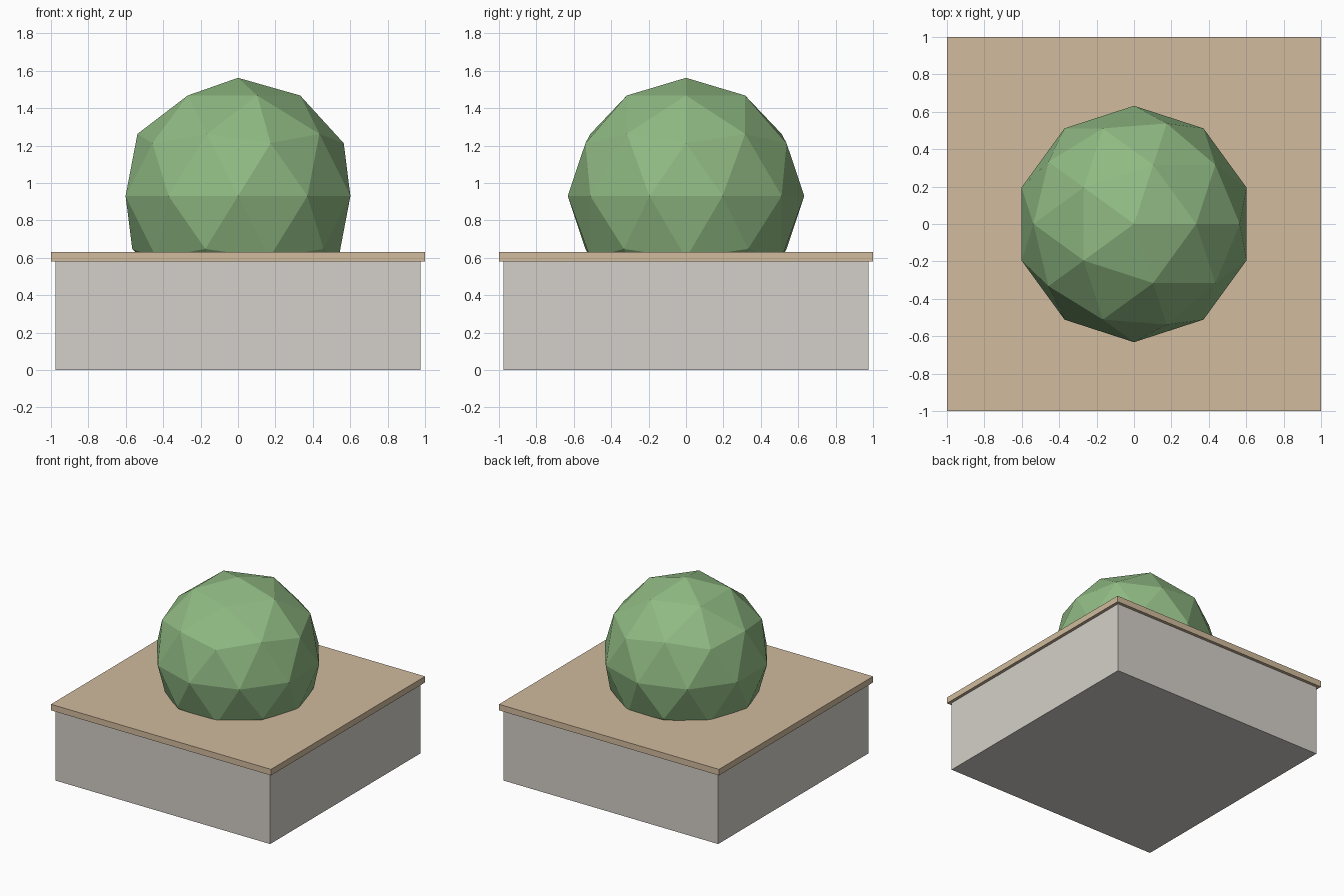
import bpy

if "Cube" in bpy.data.objects:
    bpy.data.objects.remove(bpy.data.objects["Cube"])


def linear(c):
    c /= 255
    return c / 12.92 if c <= 0.04045 else ((c + 0.055) / 1.055) ** 2.4


def material(name, r, g, b):
    mat = bpy.data.materials.new(name)
    mat.diffuse_color = (linear(r), linear(g), linear(b), 1)
    mat.use_nodes = True
    mat.node_tree.nodes["Principled BSDF"].inputs["Base Color"].default_value = mat.diffuse_color
    return mat


def slab(name, width, z0, z1, mat):
    bpy.ops.mesh.primitive_cube_add(size=1, location=(0, 0, (z0 + z1) / 2))
    ob = bpy.context.object
    ob.name = name
    ob.scale = (width, width, z1 - z0)
    bpy.ops.object.transform_apply(location=False, rotation=False, scale=True)
    ob.data.materials.append(mat)


stone = material("pale_stone", 212, 207, 200)
tan = material("tan_coping", 209, 187, 157)
green = material("leaf_green", 144, 186, 131)

# Planter box and its overhanging top slab
slab("planter_box", 1.95, 0.0, 0.58, stone)
slab("planter_top", 2.0, 0.58, 0.63, tan)

# Faceted round shrub, sunk into the planter
bpy.ops.mesh.primitive_ico_sphere_add(subdivisions=2, radius=0.632, location=(0, 0, 0.93))
shrub = bpy.context.object
shrub.name = "shrub"
shrub.data.materials.append(green)
bpy.ops.object.shade_flat()
